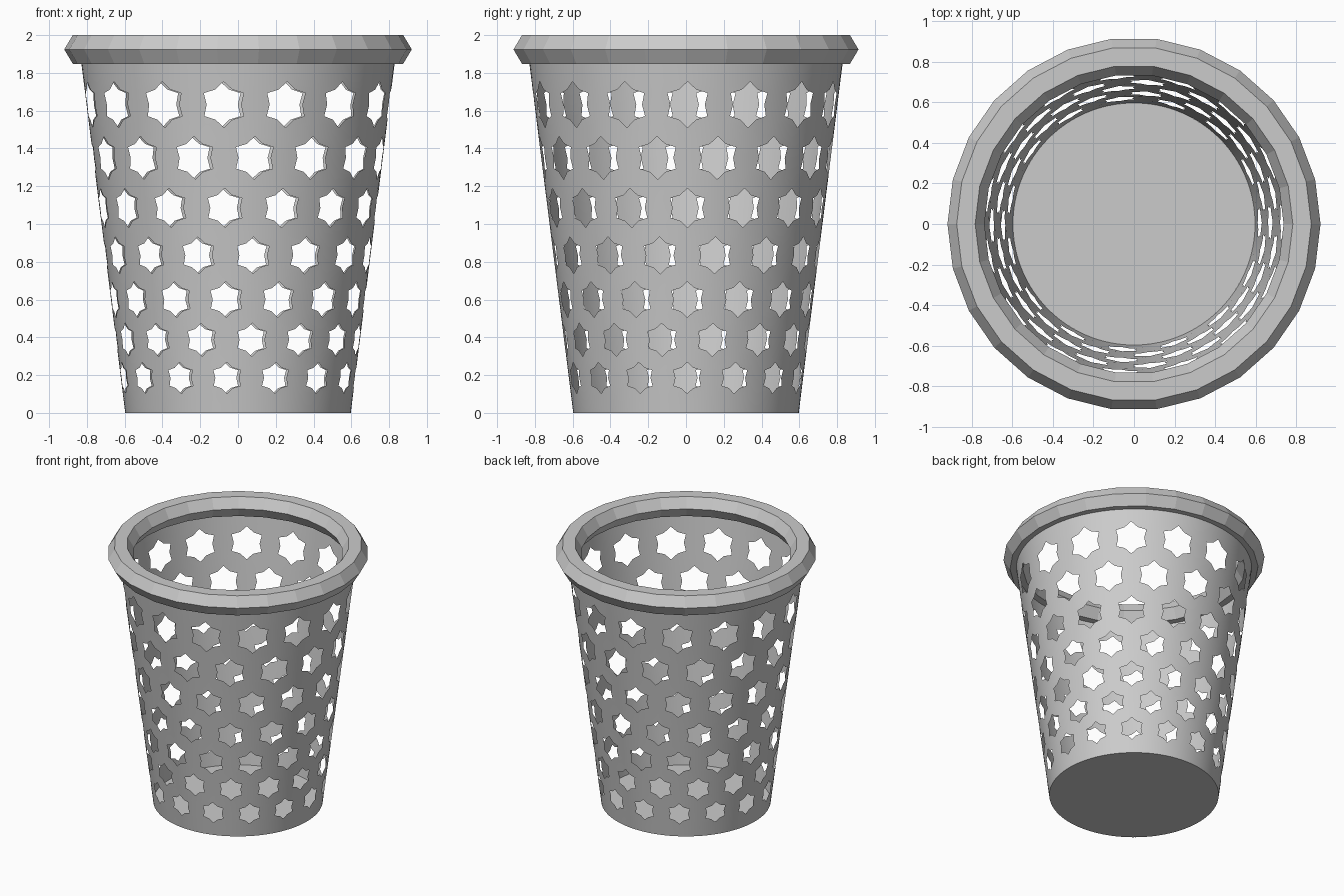
import bpy, bmesh
from math import sin, cos, pi, radians

if "Cube" in bpy.data.objects:
    bpy.data.objects.remove(bpy.data.objects["Cube"])

COLS = 15
STEP = 2 * pi / COLS
PHASE = radians(0.6)


def wall_radius(z):
    return 0.597 + 0.1255 * z


def new_object(name, bm):
    mesh = bpy.data.meshes.new(name)
    bm.to_mesh(mesh)
    bm.free()
    obj = bpy.data.objects.new(name, mesh)
    bpy.context.collection.objects.link(obj)
    return obj


# Perforated wall: laid out flat as (angle, height), then rolled into a cone
centres = [0.185, 0.387, 0.60, 0.834, 1.085, 1.35, 1.632]
sizes = [0.083, 0.088, 0.095, 0.098, 0.104, 0.114, 0.122]
bounds = [0.09, 0.285, 0.492, 0.716, 0.96, 1.216, 1.49, 1.78]
bm = bmesh.new()


def quad(points):
    bm.faces.new([bm.verts.new((a, z, 0)) for a, z in points])


for row, (zc, size) in enumerate(zip(centres, sizes)):
    lo, hi = bounds[row], bounds[row + 1]
    h, q = STEP / 2, STEP / 4
    cell = [(h, zc), (h, hi), (q, hi), (0, hi), (-q, hi), (-h, hi),
            (-h, zc), (-h, lo), (-q, lo), (0, lo), (q, lo), (h, lo)]
    star = []
    for i in range(12):
        r = size if i % 2 else size * 0.75
        t = i * pi / 6
        star.append((r * cos(t) / wall_radius(zc), zc + r * sin(t)))
    for col in range(COLS):
        a0 = PHASE + STEP * (col + 0.5 * (row % 2))
        for i in range(12):
            j = (i + 1) % 12
            quad([(a0 + a, z) for a, z in (star[i], cell[i], cell[j], star[j])])

# Plain bands below and above the holes
for lo, hi in ((0.0, bounds[0]), (bounds[-1], 1.92)):
    for i in range(COLS * 4):
        a, b = PHASE + i * STEP / 4, PHASE + (i + 1) * STEP / 4
        quad([(a, lo), (b, lo), (b, hi), (a, hi)])

bmesh.ops.remove_doubles(bm, verts=bm.verts, dist=1e-5)
bmesh.ops.subdivide_edges(bm, edges=bm.edges[:], cuts=1, use_grid_fill=True)
for v in bm.verts:
    a, z = v.co.x, v.co.y
    r = wall_radius(z)
    v.co = (r * cos(a), r * sin(a), z)
bmesh.ops.remove_doubles(bm, verts=bm.verts, dist=1e-5)
bmesh.ops.recalc_face_normals(bm, faces=bm.faces)
for f in bm.faces:
    f.smooth = True
new_object("basket_wall", bm)

# Floor disc
bm = bmesh.new()
bmesh.ops.create_circle(bm, cap_ends=True, segments=120, radius=wall_radius(0))
new_object("basket_floor", bm)

# Chunky rim: hexagonal section swept around, flat faces
bm = bmesh.new()
SEG = 26
rings = []
for i in range(SEG):
    a = 2 * pi * i / SEG
    ring = []
    for j in range(6):
        t = j * pi / 3
        r = 0.829 + 0.091 * cos(t)
        ring.append(bm.verts.new((r * cos(a), r * sin(a), 1.924 + 0.0878 * sin(t))))
    rings.append(ring)
for i in range(SEG):
    A, B = rings[i], rings[(i + 1) % SEG]
    for j in range(6):
        k = (j + 1) % 6
        bm.faces.new((A[j], B[j], B[k], A[k]))
bmesh.ops.recalc_face_normals(bm, faces=bm.faces)
new_object("basket_rim", bm)
